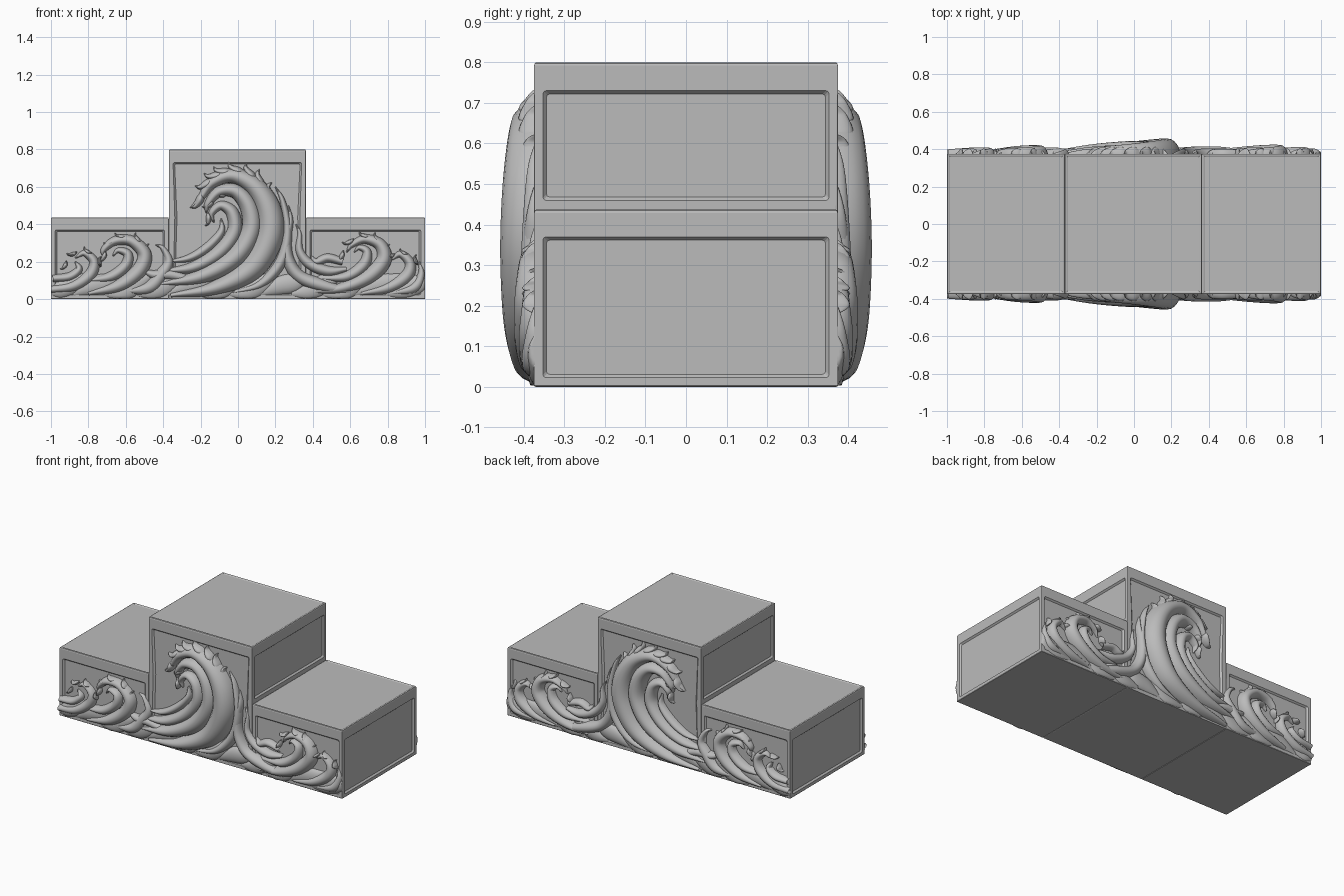
import bpy, bmesh, math, random
from mathutils import Vector

random.seed(3)
stone = bpy.data.materials.new("grey stone")
stone.diffuse_color = (0.5, 0.5, 0.5, 1)
HALF = 0.375                      # half depth of the blocks


def finish(name, bm, mirror=False):
    me = bpy.data.meshes.new(name)
    bm.to_mesh(me)
    bm.free()
    me.materials.append(stone)
    ob = bpy.data.objects.new(name, me)
    bpy.context.collection.objects.link(ob)
    if mirror:
        m = ob.modifiers.new("back copy", 'MIRROR')
        m.use_axis = (False, True, False)
    for p in me.polygons:
        p.use_smooth = mirror
    return ob


def sink(bm, faces, margin, depth, z_top=None):
    """Recess a panel, leaving a taller rail above it."""
    for thick, dep in ((margin, 0), (0.012, -depth)):
        bmesh.ops.inset_region(bm, faces=faces, thickness=thick, depth=dep)
        if z_top and dep == 0:
            verts = {v for f in faces for v in f.verts}
            top = max(v.co.z for v in verts)
            for v in verts:
                if v.co.z > top - 0.001:
                    v.co.z = z_top


def block(name, x0, x1, h, panel_top, side_from=None):
    bm = bmesh.new()
    bmesh.ops.create_cube(bm, size=1)
    for v in bm.verts:
        v.co = ((x0 + x1) / 2 + v.co.x * (x1 - x0), v.co.y * 2 * HALF, (v.co.z + 0.5) * h)
    if side_from:                 # side panels only above the neighbours
        bmesh.ops.bisect_plane(bm, geom=bm.verts[:] + bm.edges[:] + bm.faces[:],
                               plane_co=(0, 0, side_from), plane_no=(0, 0, 1))
    bm.normal_update()
    groups = {}
    for f in bm.faces:
        n = f.normal
        key = (round(n.x), round(n.y), round(n.z))
        if key[0] and side_from and f.calc_center_median().z < side_from:
            continue
        groups.setdefault(key, []).append(f)
    for key, faces in groups.items():
        if key[2] == 1:
            sink(bm, faces, 0.012, 0.004)
        elif key[2] == 0:
            sink(bm, faces, 0.032, 0.010, panel_top)
    ob = finish(name, bm)
    bev = ob.modifiers.new("soft edges", 'BEVEL')
    bev.width, bev.segments, bev.limit_method = 0.006, 2, 'ANGLE'
    bev.angle_limit = math.radians(60)


block("left_step", -1, -0.37, 0.437, 0.37)
block("centre_step", -0.37, 0.363, 0.80, 0.73, 0.437)
block("right_step", 0.363, 1, 0.437, 0.37)


def smooth(pts, n=8):
    """Catmull-Rom through (x, z, radius) points."""
    P = [Vector(p) for p in pts]
    P = [2 * P[0] - P[1]] + P + [2 * P[-1] - P[-2]]
    out = []
    for a, b, c, d in zip(P, P[1:], P[2:], P[3:]):
        for k in range(n):
            t = k / n
            out.append(0.5 * (2 * b + (c - a) * t + (2 * a - 5 * b + 4 * c - d) * t * t
                              + (3 * b - a - 3 * c + d) * t ** 3))
    return out + [P[-2]]


def strand(bm, pts, lift, base=0.36, k=10):
    """Half-round tapered ridge of water lying on the front face."""
    path = smooth(pts)
    rmax = max(p.z for p in path)
    rings = []
    for i, p in enumerate(path):
        t = path[min(i + 1, len(path) - 1)] - path[max(i - 1, 0)]
        t = Vector((t.x, t.y)).normalized()
        r = max(p.z, 0.002)
        h = lift * (r / rmax) ** 0.6
        ring = []
        for j in range(k + 1):
            a = math.pi * j / k
            x = p.x - t.y * r * math.cos(a)
            z = p.y + t.x * r * math.cos(a)
            ring.append(bm.verts.new((max(-1, min(1, x)), -base - h * math.sin(a), max(0.004, z))))
        rings.append(ring)
    for A, B in zip(rings, rings[1:]):
        for j in range(k):
            bm.faces.new((A[j], A[j + 1], B[j + 1], B[j]))


def wave(name, strands):
    bm = bmesh.new()
    for lift, pts in strands:
        strand(bm, pts, lift)
    finish(name, bm, True)


# great breaking wave on the centre step: nested ridges
wave("great_wave", [
    (0.098, [(-.36, .02, .012), (-.12, .06, .04), (.07, .16, .065), (.165, .32, .075), (.165, .47, .07),
             (.09, .60, .055), (-.03, .66, .04), (-.14, .62, .03), (-.20, .54, .018), (-.25, .49, .004)]),
    (0.085, [(-.42, .08, .01), (-.2, .12, .04), (-.02, .22, .055), (.07, .36, .055), (.06, .49, .05),
             (-.01, .575, .04), (-.10, .575, .03), (-.16, .51, .02), (-.17, .46, .004)]),
    (0.062, [(-.40, .15, .008), (-.24, .17, .03), (-.10, .25, .04), (-.02, .36, .04), (-.03, .46, .035),
             (-.09, .50, .025), (-.14, .46, .018), (-.13, .41, .004)]),
    (0.045, [(-.38, .20, .004), (-.26, .22, .02), (-.16, .28, .025), (-.09, .36, .02), (-.09, .43, .004)]),
    (0.05, [(-.05, .03, .005), (.12, .08, .025), (.23, .20, .03), (.265, .36, .025), (.24, .52, .015),
            (.2, .6, .003)]),
])

# smaller side waves
wave("left_waves", [
    (0.062, [(-.80, .03, .012), (-.64, .07, .035), (-.53, .15, .042), (-.50, .24, .038), (-.57, .31, .03),
             (-.66, .31, .025), (-.72, .26, .016), (-.71, .22, .003)]),
    (0.05, [(-.80, .10, .01), (-.68, .12, .028), (-.60, .18, .03), (-.59, .24, .025), (-.64, .26, .015),
            (-.67, .23, .004)]),
    (0.05, [(-1, .05, .02), (-.88, .07, .03), (-.79, .13, .032), (-.77, .20, .026), (-.82, .245, .018),
            (-.87, .22, .004)]),
    (0.045, [(-.99, .11, .02), (-.90, .12, .024), (-.85, .16, .02), (-.87, .20, .004)]),
    (0.05, [(-.62, .04, .01), (-.48, .06, .035), (-.41, .13, .035), (-.37, .20, .025), (-.40, .27, .014),
            (-.44, .29, .003)]),
    (0.045, [(-.52, .16, .004), (-.45, .13, .025), (-.36, .13, .03), (-.26, .10, .02), (-.2, .06, .004)]),
])
wave("right_waves", [
    (0.064, [(.40, .04, .012), (.56, .06, .03), (.70, .12, .042), (.78, .21, .042), (.76, .29, .033),
             (.68, .32, .025), (.61, .29, .015), (.58, .25, .003)]),
    (0.05, [(.44, .11, .01), (.58, .12, .028), (.67, .18, .032), (.69, .25, .024), (.65, .275, .014),
            (.62, .25, .003)]),
    (0.055, [(.60, .04, .015), (.46, .07, .035), (.33, .12, .035), (.27, .21, .032), (.26, .32, .026),
             (.28, .42, .016), (.27, .50, .003)]),
    (0.045, [(.58, .16, .012), (.48, .15, .028), (.38, .19, .028), (.33, .26, .022), (.33, .35, .012),
             (.31, .40, .003)]),
    (0.042, [(.56, .20, .02), (.48, .22, .024), (.42, .20, .02), (.39, .23, .004)]),
    (0.052, [(.66, .03, .012), (.80, .06, .03), (.90, .12, .035), (.92, .19, .028), (.87, .24, .02),
             (.82, .21, .004)]),
    (0.045, [(.82, .03, .01), (.94, .06, .03), (.98, .13, .02), (.97, .20, .004)]),
])

# low swell filling the foot of the relief
swell = []
for i in range(12):
    x = -0.92 + i * 0.167
    swell.append((0.032, [(max(-1, x - .13), .03, .02), (x - .03, .05 + .02 * math.sin(i * 2), .05),
                          (x + .06, .09, .05), (min(1, x + .13), .13, .01)]))
wave("water_foot", swell)

# foam tips flicking off the crests
tips = []
for cx, cz, rad, a0, a1, n, s in ((-.02, .50, .185, 20, 165, 8, .022), (-.60, .22, .115, 20, 170, 5, .013),
                                  (.68, .21, .125, 20, 165, 5, .013), (-.83, .16, .095, 20, 170, 4, .011),
                                  (.87, .15, .095, 30, 170, 4, .011), (-.06, .46, .10, 60, 190, 4, .015)):
    for i in range(n):
        a = math.radians(a0 + (a1 - a0) * i / (n - 1) + random.uniform(-5, 5))
        u, w = Vector((math.cos(a), math.sin(a))), Vector((-math.sin(a), math.cos(a)))
        p = Vector((cx, cz)) + u * rad
        q = p + w * 2 * s + u * s * .8
        e = p + w * 2.6 * s + u * s * 2
        b = p - w * 2 * s
        tips.append((.035 + s * 0.8, [(b.x, b.y, .003), (p.x, p.y, s), (q.x, q.y, s * .6), (e.x, e.y, .002)]))
wave("foam_tips", tips)
